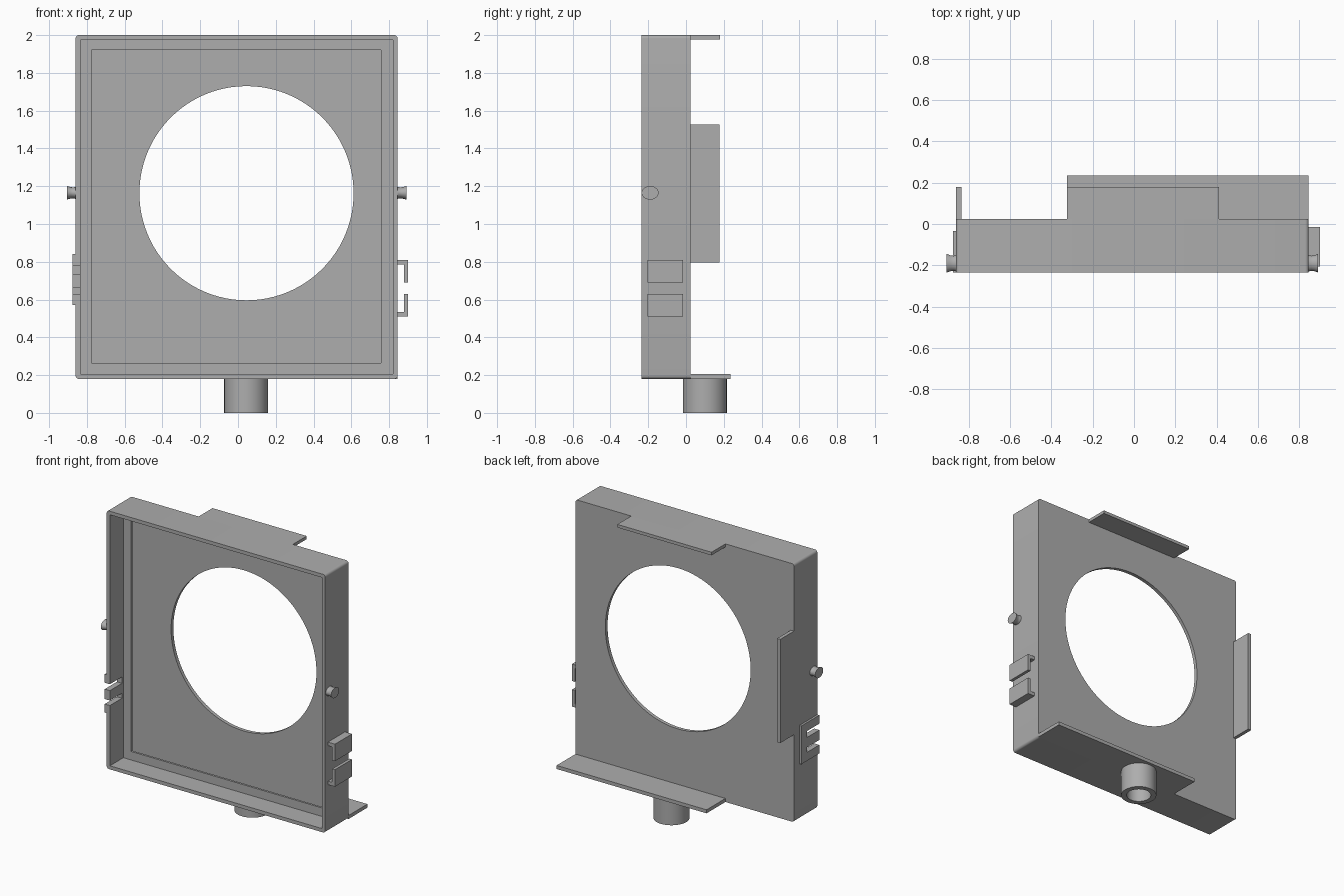
import bpy, bmesh, math
from mathutils import Matrix

if "Cube" in bpy.data.objects:
    bpy.data.objects.remove(bpy.data.objects["Cube"], do_unlink=True)

grey = bpy.data.materials.new("plain grey")
grey.use_nodes = True
grey.diffuse_color = (0.42, 0.42, 0.42, 1)
grey.node_tree.nodes["Principled BSDF"].inputs["Base Color"].default_value = (0.42, 0.42, 0.42, 1)


def finish(name, bm):
    bmesh.ops.recalc_face_normals(bm, faces=bm.faces)
    mesh = bpy.data.meshes.new(name)
    bm.to_mesh(mesh)
    bm.free()
    mesh.materials.append(grey)
    obj = bpy.data.objects.new(name, mesh)
    bpy.context.collection.objects.link(obj)
    return obj


def box(name, x, y, z, corner=0):
    """Box between ranges, optionally with rounded edges along y."""
    bm = bmesh.new()
    bmesh.ops.create_cube(bm, size=1)
    for v in bm.verts:
        for i, (lo, hi) in enumerate((x, y, z)):
            v.co[i] = lo if v.co[i] < 0 else hi
    if corner:
        edges = [e for e in bm.edges if abs(e.verts[0].co.y - e.verts[1].co.y) > 0.01]
        bmesh.ops.bevel(bm, geom=edges, offset=corner, segments=5, profile=0.5, affect='EDGES')
    return finish(name, bm)


def lathe(name, profile, matrix, segments=48):
    """Revolve a closed or axis-ended (radius, height) profile."""
    bm = bmesh.new()
    verts = [bm.verts.new((r, 0, h)) for r, h in profile]
    edges = [bm.edges.new(pair) for pair in zip(verts, verts[1:])]
    bmesh.ops.spin(bm, geom=verts + edges, cent=(0, 0, 0), axis=(0, 0, 1),
                   angle=2 * math.pi, steps=segments)
    bmesh.ops.remove_doubles(bm, verts=bm.verts, dist=0.0001)
    bmesh.ops.transform(bm, matrix=matrix, verts=bm.verts)
    return finish(name, bm)


def cut(target, cutter):
    mod = target.modifiers.new("cut", 'BOOLEAN')
    mod.operation = 'DIFFERENCE'
    mod.solver = 'EXACT'
    mod.object = cutter
    cutter.hide_render = True
    bpy.context.view_layer.update()
    graph = bpy.context.evaluated_depsgraph_get()
    mesh = bpy.data.meshes.new_from_object(target.evaluated_get(graph))
    target.modifiers.clear()
    target.data = mesh
    bpy.data.objects.remove(cutter, do_unlink=True)


def smooth(obj):
    bpy.ops.object.select_all(action='DESELECT')
    obj.select_set(True)
    bpy.context.view_layer.objects.active = obj
    bpy.ops.object.shade_smooth_by_angle(angle=math.radians(30))


LEFT, RIGHT, BOTTOM, TOP = 0.845, -0.86, 0.18, 2.0
FRONT, BACK, WALL = -0.235, 0.025, 0.025

# Square housing, open at the front, with an inner retaining flange
housing = box("housing", (RIGHT, LEFT), (FRONT, BACK), (BOTTOM, TOP), corner=0.018)
inner_x = (RIGHT + WALL, LEFT - WALL)
inner_z = (BOTTOM + WALL, TOP - WALL)
cut(housing, box("front_cavity", inner_x, (-0.3, -0.085), inner_z))
cut(housing, box("flange_window", (-0.775, 0.757), (-0.1, -0.04), (0.265, 1.92)))
cut(housing, box("rear_cavity", inner_x, (-0.07, 0.0), inner_z))

# Large round opening
cut(housing, lathe("round_cutter", [(0, -0.1), (0.567, -0.1), (0.567, 0.1), (0, 0.1)],
                   Matrix.Translation((0.045, 0, 1.163)) @ Matrix.Rotation(math.pi / 2, 4, 'X'), 96))

# Slots in the right wall that receive clips
SLOTS = ((0.63, 0.665), (0.735, 0.78))
for slot in SLOTS:
    cut(housing, box("slot_cutter", (-0.95, -0.82), (-0.3, -0.1), slot))
smooth(housing)

# Raised three-fingered plate around the slots
plate_x = (-0.875, RIGHT)
box("slot_plate_spine", plate_x, (-0.1, -0.035), (0.57, 0.84))
for name, z in (("lower", (0.57, SLOTS[0][0])), ("middle", (SLOTS[0][1], SLOTS[1][0])),
                ("upper", (SLOTS[1][1], 0.84))):
    box("slot_plate_finger_" + name, plate_x, (FRONT, -0.1), z)

# Pair of hooked clips on the left wall
clip_y = (-0.205, -0.015)
for name, arm, hook in (("upper", (0.785, 0.81), (0.69, 0.81)),
                        ("lower", (0.51, 0.535), (0.51, 0.63))):
    box("clip_arm_" + name, (LEFT, 0.878), clip_y, arm)
    box("clip_hook_" + name, (0.878, 0.9), clip_y, hook)

# Small flared side pins
pin = [(0, -0.01), (0.034, -0.01), (0.029, 0.012), (0.03, 0.025), (0.036, 0.046), (0, 0.046)]
for name, x, side in (("left_pin", LEFT, 1), ("right_pin", RIGHT, -1)):
    place = (Matrix.Translation((x, -0.19, 1.165)) @ Matrix.Rotation(side * math.pi / 2, 4, 'Y')
             @ Matrix.Diagonal((1, 1.25, 1, 1)))
    smooth(lathe(name, pin, place, 32))

# Tabs reaching backward from the housing edges
box("top_tab", (-0.325, 0.41), (BACK, 0.18), (1.978, TOP))
box("bottom_tab", (-0.325, LEFT), (BACK, 0.235), (BOTTOM, BOTTOM + WALL))
box("side_tab", (RIGHT, RIGHT + WALL), (BACK, 0.178), (0.797, 1.528))

# Hollow tube under the bottom tab
smooth(lathe("bottom_tube", [(0, 0.175), (0.08, 0.175), (0.08, 0), (0.116, 0), (0.116, 0.182), (0, 0.182)],
             Matrix.Translation((0.043, 0.1, 0)), 64))
